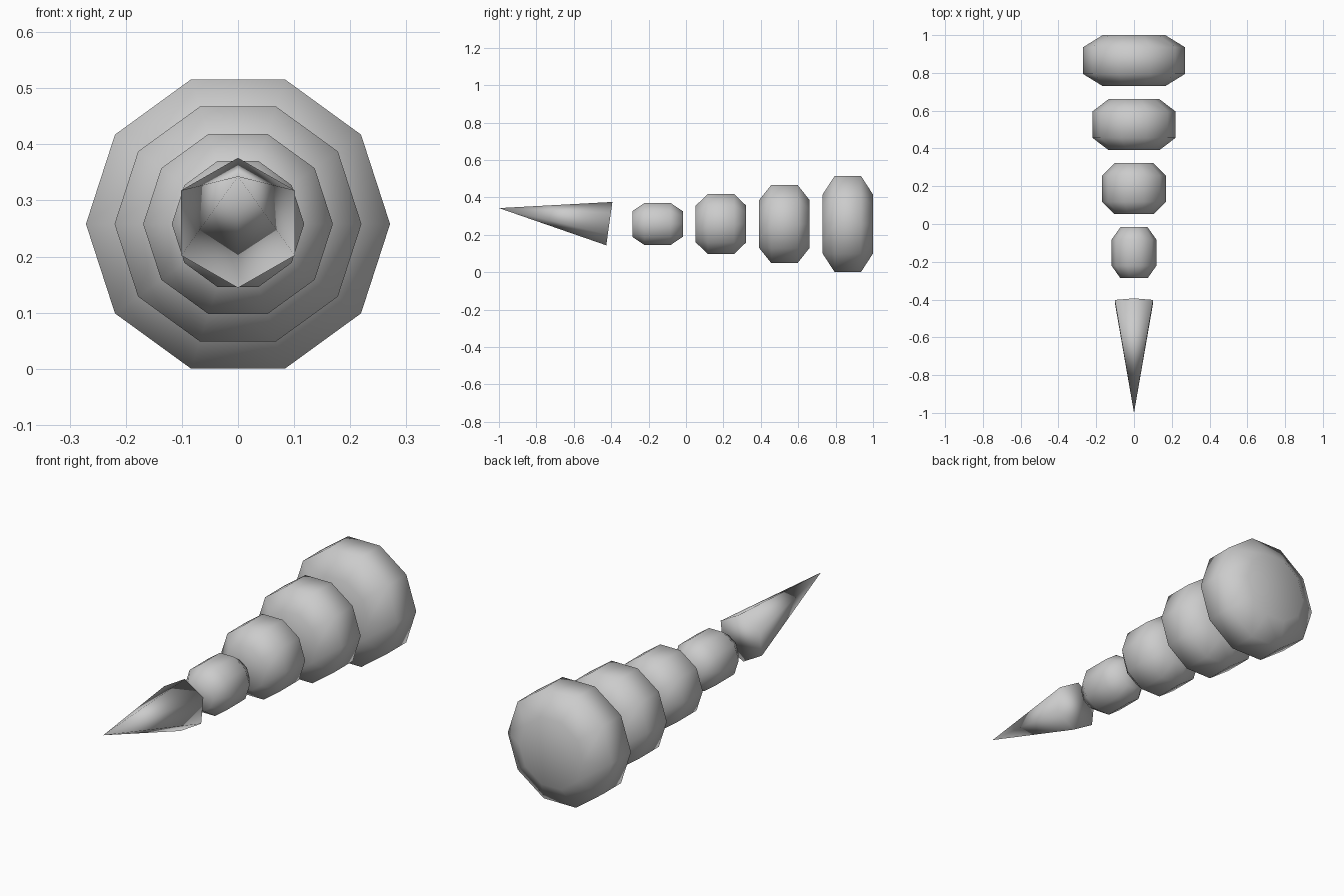
import bpy, bmesh, math

if "Cube" in bpy.data.objects:
    bpy.data.objects.remove(bpy.data.objects["Cube"])

AXIS_Z = 0.258
SIDES = 10


def smooth(obj):
    for p in obj.data.polygons:
        p.use_smooth = True


def body_segment(name, y, radius):
    """Ten-sided rounded drum lying along y, flat capped at both ends."""
    bm = bmesh.new()
    profile = [(-0.135, 0.61), (-0.07, 1.0), (0.07, 1.0), (0.135, 0.61)]
    rings = []
    for dy, k in profile:
        rings.append([bm.verts.new((radius * k * math.cos(2 * math.pi * i / SIDES), dy,
                                    radius * k * math.sin(2 * math.pi * i / SIDES)))
                      for i in range(SIDES)])
    for a, b in zip(rings, rings[1:]):
        for i in range(SIDES):
            j = (i + 1) % SIDES
            bm.faces.new((a[i], a[j], b[j], b[i]))
    bm.faces.new(rings[0])
    bm.faces.new(rings[-1])
    bmesh.ops.recalc_face_normals(bm, faces=bm.faces)
    mesh = bpy.data.meshes.new(name)
    bm.to_mesh(mesh)
    bm.free()
    obj = bpy.data.objects.new(name, mesh)
    obj.location = (0, y, AXIS_Z)
    bpy.context.collection.objects.link(obj)
    smooth(obj)


# Four body segments, shrinking towards the tip
for n in range(4):
    body_segment(f"body_segment_{n + 1}", 0.865 - 0.339 * n, 0.271 - 0.051 * n)

# Six-sided pointed tip, tilted slightly upward
base, apex = (-0.41, 0.26), (-1.0, 0.343)
dy, dz = apex[0] - base[0], apex[1] - base[1]
bpy.ops.mesh.primitive_cone_add(
    vertices=6, radius1=0.117, radius2=0, depth=math.hypot(dy, dz),
    location=(0, (base[0] + apex[0]) / 2, (base[1] + apex[1]) / 2),
    rotation=(math.atan2(-dy, dz), 0, 0))
tip = bpy.context.object
tip.name = "pointed_tip"
smooth(tip)
